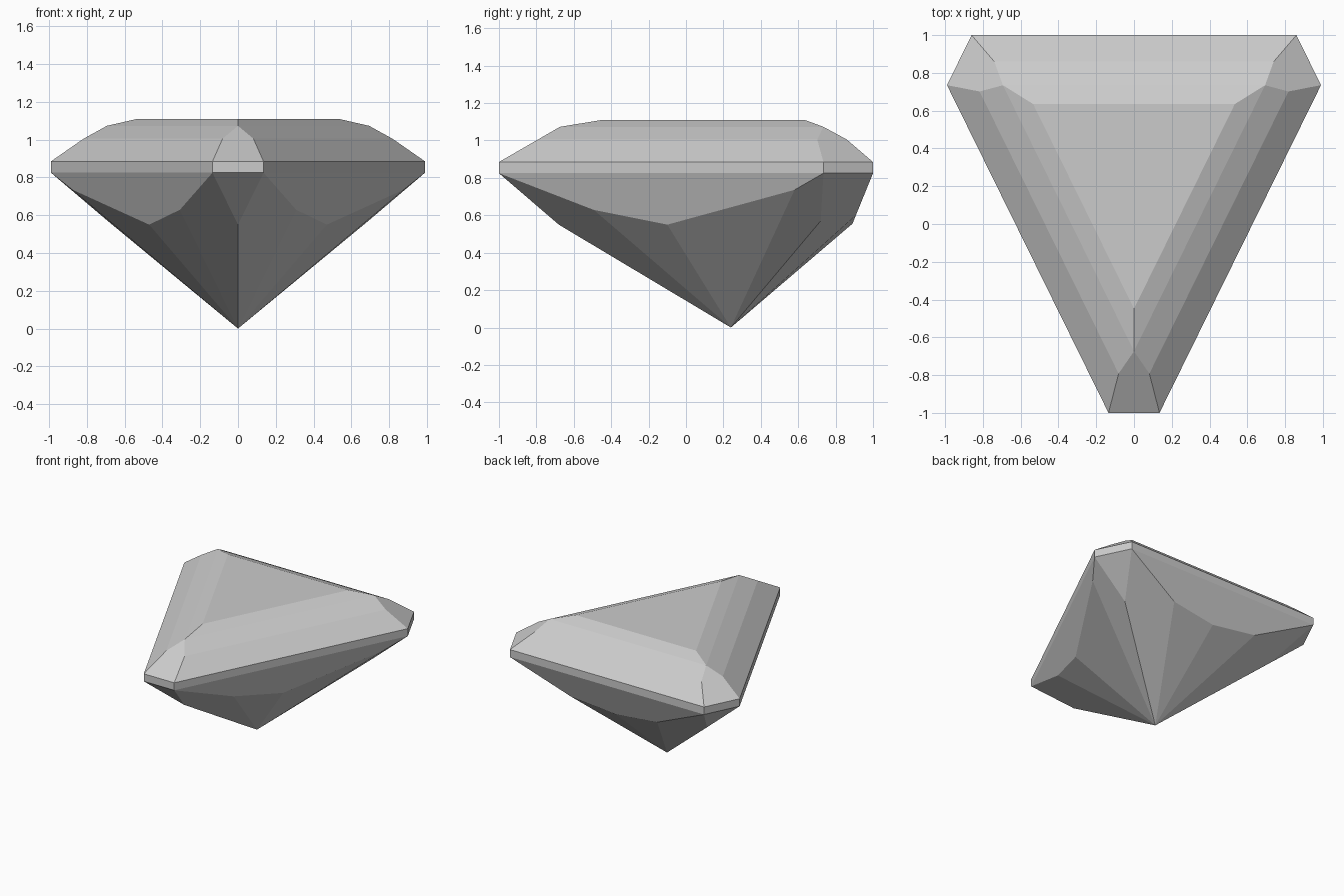
import bpy
import bmesh
from mathutils import Vector

cube = bpy.data.objects.get("Cube")
if cube:
    bpy.data.objects.remove(cube, do_unlink=True)

# One grey stone material
stone = bpy.data.materials.new("stone_grey")
stone.use_nodes = True
grey = (0.6, 0.6, 0.6, 1)
stone.diffuse_color = grey
stone.node_tree.nodes["Principled BSDF"].inputs["Base Color"].default_value = grey

INSIDE = Vector((0, 0.2, 0.7))
GIRDLE_LOW, GIRDLE_TOP, TABLE = 0.825, 0.885, 1.11
CULET = Vector((0, 0.24, 0))

# Rough block that gets cut into the gem
bm = bmesh.new()
bmesh.ops.create_cube(bm, size=4)


def grind(a, b, c):
    """Cut one flat facet through three points, on both sides of the gem."""
    for side in (1, -1):
        p, q, r = (Vector((v[0] * side, v[1], v[2])) for v in (a, b, c))
        normal = (q - p).cross(r - p).normalized()
        if normal.dot(INSIDE - p) > 0:
            normal = -normal
        cut = bmesh.ops.bisect_plane(bm, geom=bm.verts[:] + bm.edges[:] + bm.faces[:],
                                     plane_co=p, plane_no=normal, dist=1e-5, clear_outer=True)
        rim = [e for e in cut["geom_cut"] if isinstance(e, bmesh.types.BMEdge) and e.is_boundary]
        if rim:
            bmesh.ops.holes_fill(bm, edges=rim)


def at(p, z):
    return Vector((p[0], p[1], z))


# Girdle outline, half of it
front = (0.135, -1)
side = (0.99, 0.735)
back = (0.86, 1)
outline = [((-front[0], front[1]), front), (front, side), (side, back), (back, (-back[0], back[1]))]

# Vertical girdle walls and the flat table
for a, b in outline:
    grind(at(a, GIRDLE_LOW), at(b, GIRDLE_LOW), at(a, GIRDLE_TOP))
grind((0, 0, TABLE), (1, 0, TABLE), (0, 1, TABLE))

# Crown steps along the two long sides and the back: (inset, height)
steps = [(0, GIRDLE_TOP), (0.14, 1.005), (0.265, 1.073), (0.365, TABLE)]
for a, b in (outline[1], outline[3]):
    along = Vector((b[0] - a[0], b[1] - a[1], 0)).normalized()
    inward = Vector((-along.y, along.x, 0))
    for (d0, z0), (d1, z1) in zip(steps, steps[1:]):
        p = at(a, z0) + inward * d0
        grind(p, p + along, at(a, z1) + inward * d1)

# Crown corner facets, each ending in a point
grind(at(outline[0][0], GIRDLE_TOP), at(front, GIRDLE_TOP), (0, -0.674, 1.073))
grind(at(side, GIRDLE_TOP), at(back, GIRDLE_TOP), (0.694, 0.735, 1.073))

# Pavilion: lower tips of the corners and of the broad side facets
tip_front = (0, -0.68, 0.55)
tip_back = (0.69, 0.72, 0.57)
belly = (0.47, -0.1, 0.55)
belly_front = (0.36, -0.35, 0.595)
belly_rear = (0.69, 0.3, 0.64)
heel = (0, 0.89, 0.555)
heel_side = (0.38, 0.908, 0.6)

# Broad upper facets and corner triangles
grind(at(front, GIRDLE_LOW), at(side, GIRDLE_LOW), belly)
grind(at(back, GIRDLE_LOW), at(outline[3][1], GIRDLE_LOW), heel)
grind(at(outline[0][0], GIRDLE_LOW), at(front, GIRDLE_LOW), tip_front)
grind(at(side, GIRDLE_LOW), at(back, GIRDLE_LOW), tip_back)

# Long facets meeting at the culet
for a, b in ((tip_front, at(front, GIRDLE_LOW)), (belly_front, belly), (belly, belly_rear),
             (tip_back, at(side, GIRDLE_LOW)), (tip_back, at(back, GIRDLE_LOW)),
             (heel, heel_side)):
    grind(CULET, a, b)

bmesh.ops.remove_doubles(bm, verts=bm.verts[:], dist=0.002)
bmesh.ops.recalc_face_normals(bm, faces=bm.faces[:])

mesh = bpy.data.meshes.new("cut_gem")
bm.to_mesh(mesh)
bm.free()
mesh.materials.append(stone)
gem = bpy.data.objects.new("cut_gem", mesh)
bpy.context.collection.objects.link(gem)
